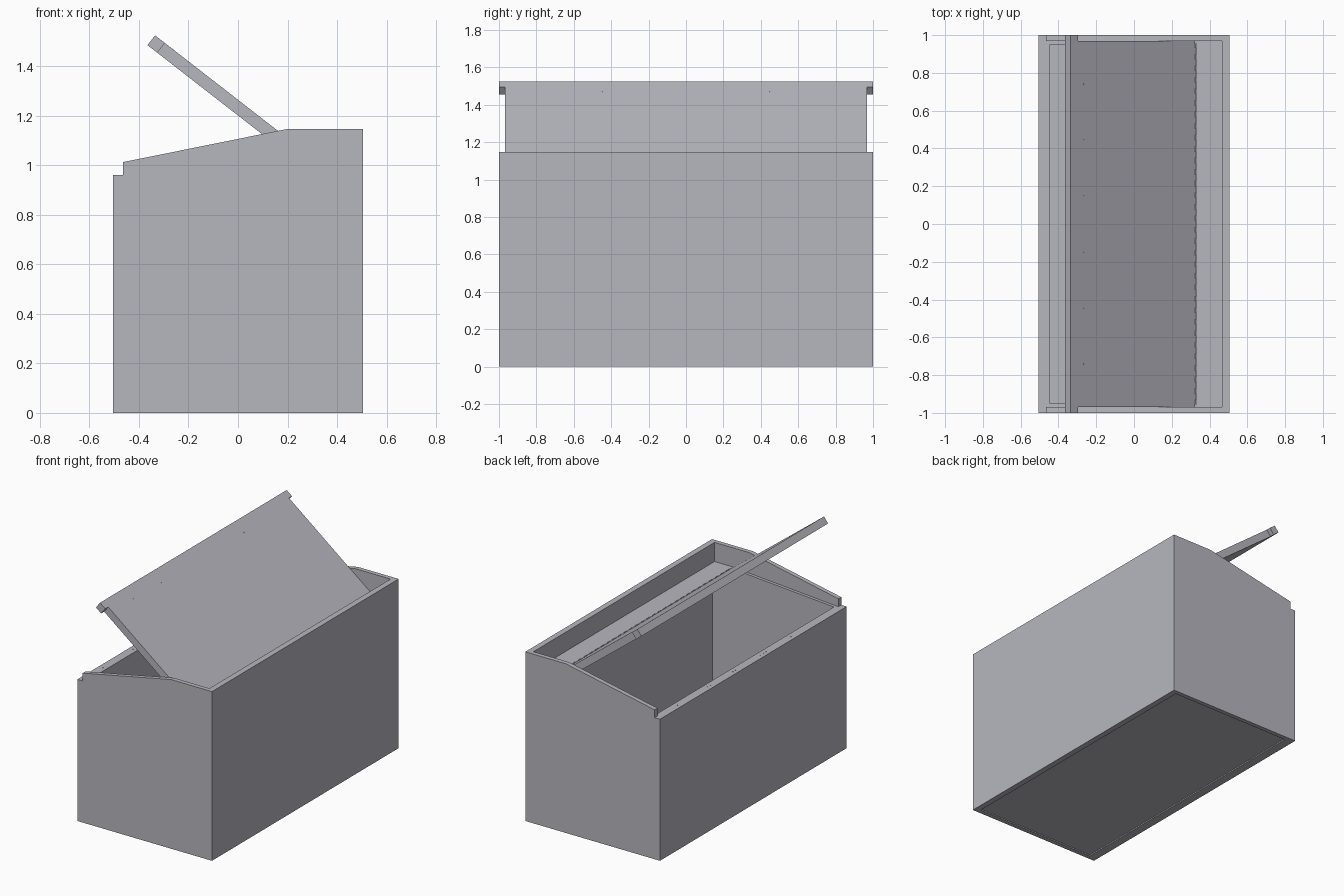
import bpy, bmesh, math
from mathutils import Matrix, Vector

if "Cube" in bpy.data.objects:
    bpy.data.objects.remove(bpy.data.objects["Cube"], do_unlink=True)

grey = bpy.data.materials.new("cool_grey")
grey.use_nodes = True
colour = (0.47, 0.47, 0.52, 1)
grey.diffuse_color = colour
grey.node_tree.nodes["Principled BSDF"].inputs["Base Color"].default_value = colour


def finish(name, bm):
    bmesh.ops.recalc_face_normals(bm, faces=bm.faces)
    mesh = bpy.data.meshes.new(name)
    bm.to_mesh(mesh)
    bm.free()
    mesh.materials.append(grey)
    obj = bpy.data.objects.new(name, mesh)
    bpy.context.collection.objects.link(obj)
    return obj


def panel(name, profile, y0, y1):
    """Extrude an x-z outline along y."""
    bm = bmesh.new()
    face = bm.faces.new([bm.verts.new((x, y0, z)) for x, z in profile])
    ext = bmesh.ops.extrude_face_region(bm, geom=[face])
    verts = [v for v in ext["geom"] if isinstance(v, bmesh.types.BMVert)]
    bmesh.ops.translate(bm, verts=verts, vec=(0, y1 - y0, 0))
    return finish(name, bm)


def rect(x0, x1, z0, z1):
    return [(x0, z0), (x1, z0), (x1, z1), (x0, z1)]


def dots(name, points, tilt):
    """Tiny screw heads lying on a surface."""
    bm = bmesh.new()
    for p in points:
        bmesh.ops.create_cone(bm, cap_ends=True, segments=8, radius1=0.004,
                              radius2=0.004, depth=0.002,
                              matrix=Matrix.Translation(p) @ Matrix.Rotation(tilt, 4, "Y"))
    return finish(name, bm)


X, INNER_Y = 0.505, 0.97
END = [(-X, 0), (X, 0), (X, 1.147), (0.2, 1.147),
       (-0.465, 1.013), (-0.465, 0.96), (-X, 0.96)]
LINER = [(-0.445, 0.03), (0.465, 0.03), (0.465, 0.98), (0.33, 0.98),
         (0.33, 1.017), (-0.445, 0.96)]

# Stepped end panels with the liners that carry the closed lid
for side, label in ((-1, "front"), (1, "back")):
    panel(label + "_end_panel", END, side * INNER_Y, side * 1.0)
    panel(label + "_end_liner", LINER, side * 0.95, side * INNER_Y)

# Long walls, floor and hinge shelf
panel("low_wall", rect(-X, -0.445, 0, 0.96), -INNER_Y, INNER_Y)
panel("high_wall", rect(0.465, X, 0, 1.147), -INNER_Y, INNER_Y)
panel("floor", rect(-0.445, 0.465, 0.008, 0.04), -INNER_Y, INNER_Y)
panel("hinge_shelf", rect(0.33, 0.465, 0.98, 1.017), -INNER_Y, INNER_Y)

# Open lid: main board and wider lip along its free edge
top, hinge = Vector((-0.335, 1.525)), Vector((0.325, 1.012))
along = (hinge - top).normalized()
down = Vector((along.y, -along.x)) * 0.05
lip = top + along * 0.05
panel("lid_board", [lip, hinge, hinge + down, lip + down], -0.968, 0.968)
panel("lid_lip", [top, lip, lip + down, top + down], -1, 1)

# Hinge knuckles repeated along the shelf edge
bm = bmesh.new()
bmesh.ops.create_cone(bm, cap_ends=True, segments=10, radius1=0.006, radius2=0.006,
                      depth=0.03, matrix=Matrix.Translation((0.328, -0.945, 1.012))
                      @ Matrix.Rotation(math.pi / 2, 4, "X"))
knuckles = finish("hinge_knuckles", bm)
array = knuckles.modifiers.new("repeat", "ARRAY")
array.count = 32
array.use_relative_offset = False
array.use_constant_offset = True
array.constant_offset_displace = (0, 0.061, 0)

# Screw heads on the lid and in groups of three on the low wall
rows = [(i - 2.5) * 0.296 for i in range(6)]
spot = top + along * 0.09
dots("lid_screws", [(spot.x, y, spot.y) for y in rows], math.atan2(-along.y, along.x))
dots("low_wall_screws", [(-0.475, y + d, 0.96) for y in rows for d in (-0.03, 0, 0.03)], 0)
